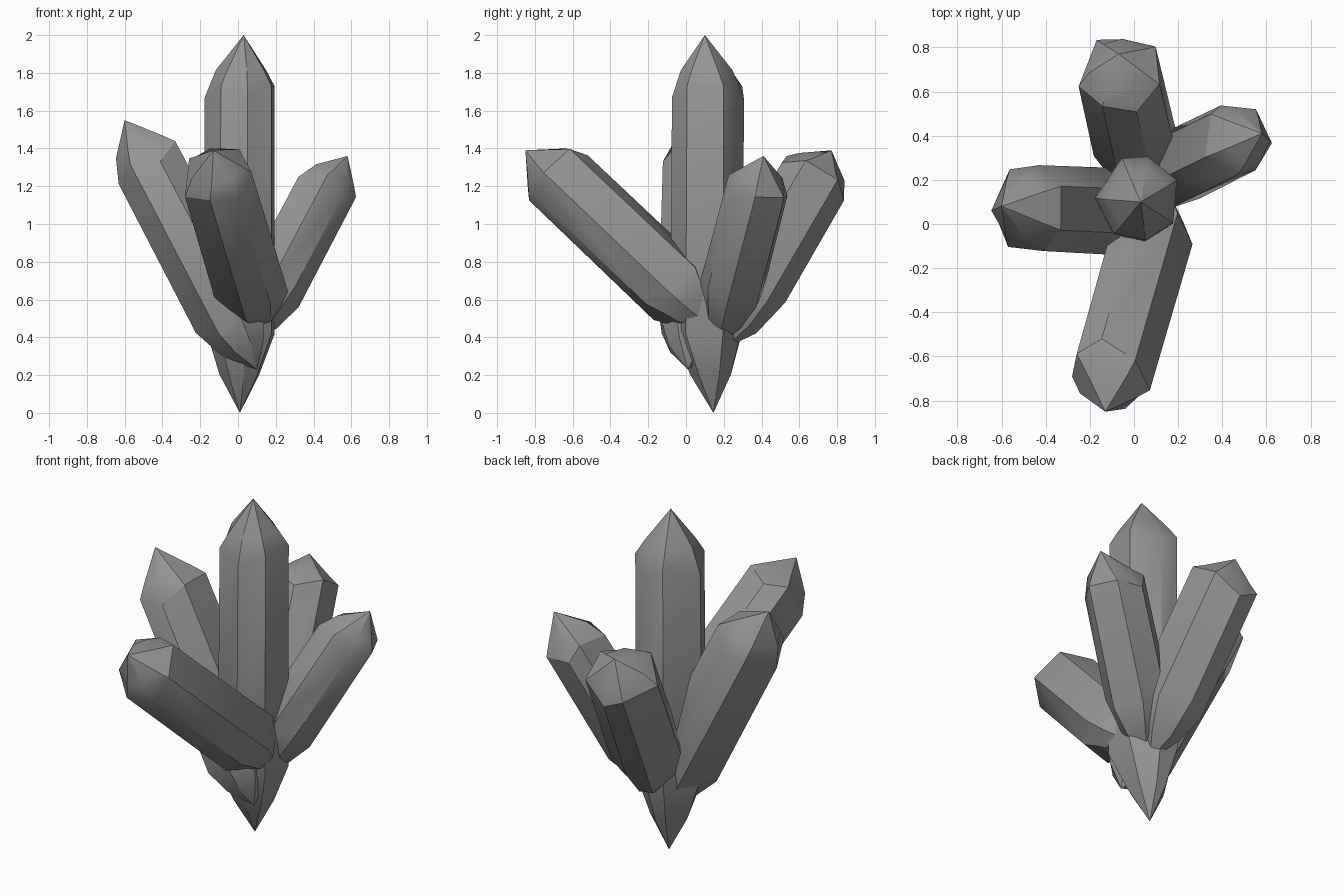
import bpy, bmesh
from math import sin, cos, radians
from mathutils import Vector

if "Cube" in bpy.data.objects:
    bpy.data.objects.remove(bpy.data.objects["Cube"])

# irregular seven-sided cross-section (degrees)
ANGLES = (25, 77, 112, 180, 236, 280, 325)

stone = bpy.data.materials.new("dark_grey_stone")
stone.diffuse_color = (0.3, 0.3, 0.3, 1)
stone.use_nodes = True
stone.node_tree.nodes["Principled BSDF"].inputs["Base Color"].default_value = stone.diffuse_color


def crystal(name, foot, low, high, tip, r, spin=0, blunt=0.62):
    """Double-pointed faceted shard: foot point, shaft low->high, tip point."""
    foot, low, high, tip = map(Vector, (foot, low, high, tip))
    rot = Vector((0, 0, 1)).rotation_difference((high - low).normalized())
    # (centre, radius factor, zigzag of the shoulder along the axis)
    stations = [
        (foot.lerp(low, 0.45), blunt, 0.0),
        (low, 0.99, 0.03),
        (high, 0.97, -0.03),
        (high.lerp(tip, 0.38), 0.70, 0.0),
    ]
    bm = bmesh.new()
    rings = []
    for centre, k, zig in stations:
        ring = []
        for i, a in enumerate(ANGLES):
            a = radians(a + spin)
            p = Vector((cos(a) * r * k, sin(a) * r * k, zig * (1 if i % 2 else -1)))
            ring.append(bm.verts.new(centre + rot @ p))
        rings.append(ring)
    n = len(ANGLES)
    v_foot, v_tip = bm.verts.new(foot), bm.verts.new(tip)
    for i in range(n):
        j = (i + 1) % n
        for a, b in zip(rings, rings[1:]):
            bm.faces.new((a[i], a[j], b[j], b[i]))
        bm.faces.new((v_foot, rings[0][j], rings[0][i]))
        bm.faces.new((v_tip, rings[-1][i], rings[-1][j]))
    bmesh.ops.recalc_face_normals(bm, faces=bm.faces)
    me = bpy.data.meshes.new(name)
    bm.to_mesh(me)
    bm.free()
    me.materials.append(stone)
    ob = bpy.data.objects.new(name, me)
    bpy.context.collection.objects.link(ob)
    # soft facets, crisp ridges
    bpy.ops.object.select_all(action='DESELECT')
    ob.select_set(True)
    bpy.context.view_layer.objects.active = ob
    bpy.ops.object.shade_smooth_by_angle(angle=radians(30))
    return ob


# tall upright shard
crystal("centre_crystal", (.01, .145, 0), (.015, .112, .45), (.018, .117, 1.70), (.03, .10, 2.0), .2, blunt=.55)
# four leaning shards around it
crystal("left_crystal", (.10, .01, .23), (-.03, .05, .49), (-.47, .07, 1.33), (-.60, .08, 1.55), .205, 5)
crystal("front_crystal", (.13, .13, .46), (.065, -.06, .66), (-.112, -.68, 1.25), (-.13, -.85, 1.39), .203, 20)
crystal("back_crystal", (.06, .20, .34), (.02, .335, .66), (-.06, .68, 1.25), (-.07, .77, 1.39), .205, 12)
crystal("right_crystal", (.05, .17, .36), (.18, .245, .66), (.46, .383, 1.19), (.58, .41, 1.36), .175, 30)
